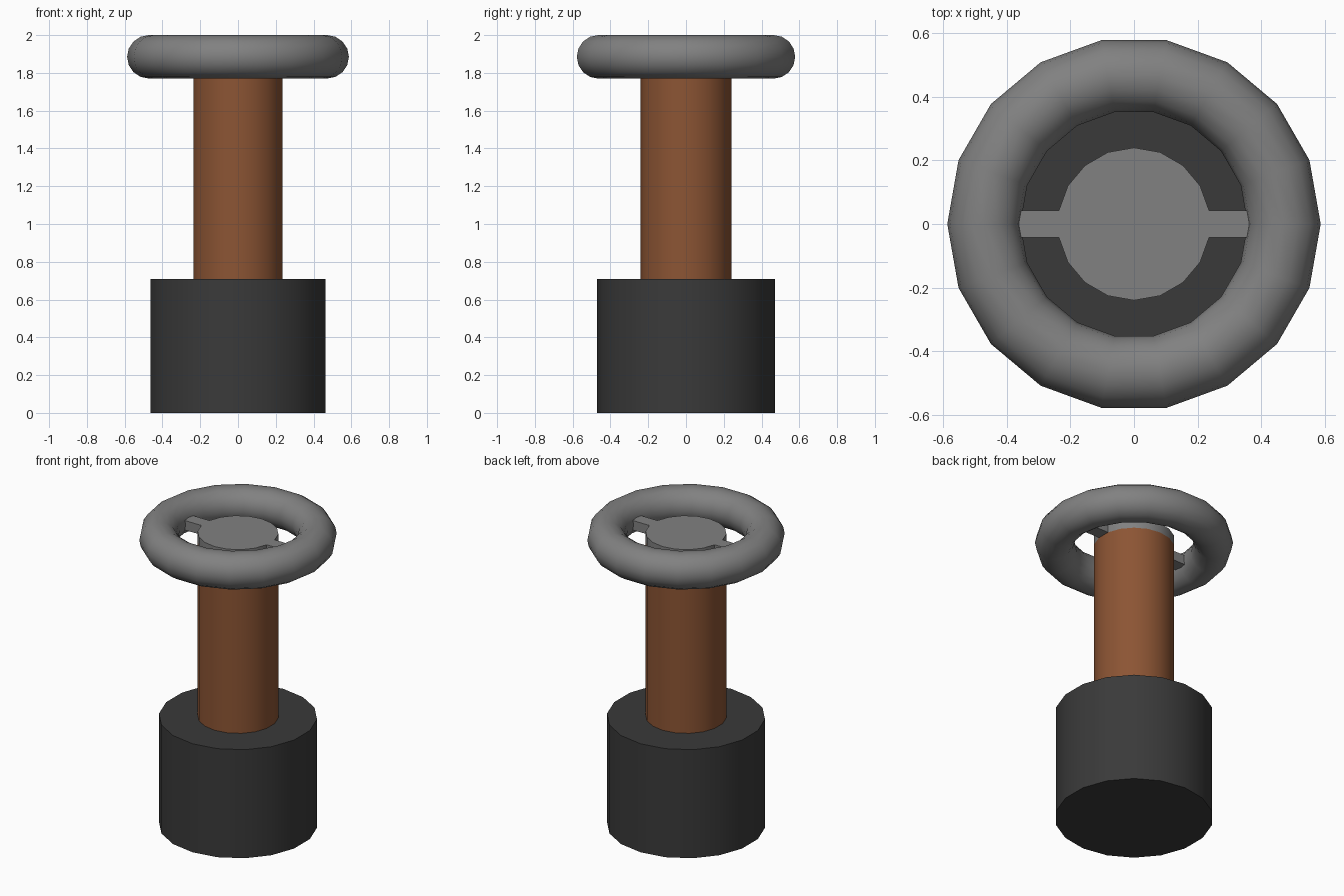
import bpy, math

if "Cube" in bpy.data.objects:
    bpy.data.objects.remove(bpy.data.objects["Cube"])


def material(name, rgb):
    m = bpy.data.materials.new(name)
    m.diffuse_color = (*rgb, 1)
    m.use_nodes = True
    m.node_tree.nodes["Principled BSDF"].inputs["Base Color"].default_value = m.diffuse_color
    return m


dark = material("dark_grey", (0.042, 0.042, 0.042))
brown = material("brown", (0.262, 0.090, 0.034))
grey = material("mid_grey", (0.220, 0.220, 0.220))


def finish(name, mat, angle):
    ob = bpy.context.object
    ob.name = name
    ob.data.materials.append(mat)
    bpy.ops.object.shade_smooth_by_angle(angle=math.radians(angle))
    return ob


def cylinder(name, radius, z0, z1, mat):
    # 18 sides with a corner on the y axis
    bpy.ops.mesh.primitive_cylinder_add(vertices=18, radius=radius, depth=z1 - z0,
                                        location=(0, 0, (z0 + z1) / 2))
    return finish(name, mat, 35)


# Heavy base, stem and the hub disc on top of it
cylinder("base", 0.47, 0, 0.71, dark)
cylinder("stem", 0.24, 0.71, 1.85, brown)
cylinder("hub", 0.24, 1.85, 1.912, grey)

# Ring around the hub
bpy.ops.mesh.primitive_torus_add(major_segments=18, minor_segments=16,
                                 major_radius=0.472, minor_radius=0.115,
                                 location=(0, 0, 1.885))
finish("ring", grey, 40)

# Two spokes joining hub and ring
for side, name in ((-1, "left_spoke"), (1, "right_spoke")):
    bpy.ops.mesh.primitive_cube_add(size=1, location=(side * 0.31, 0, 1.881))
    ob = bpy.context.object
    ob.scale = (0.18, 0.084, 0.062)
    bpy.ops.object.transform_apply(location=False, rotation=False, scale=True)
    finish(name, grey, 30)
